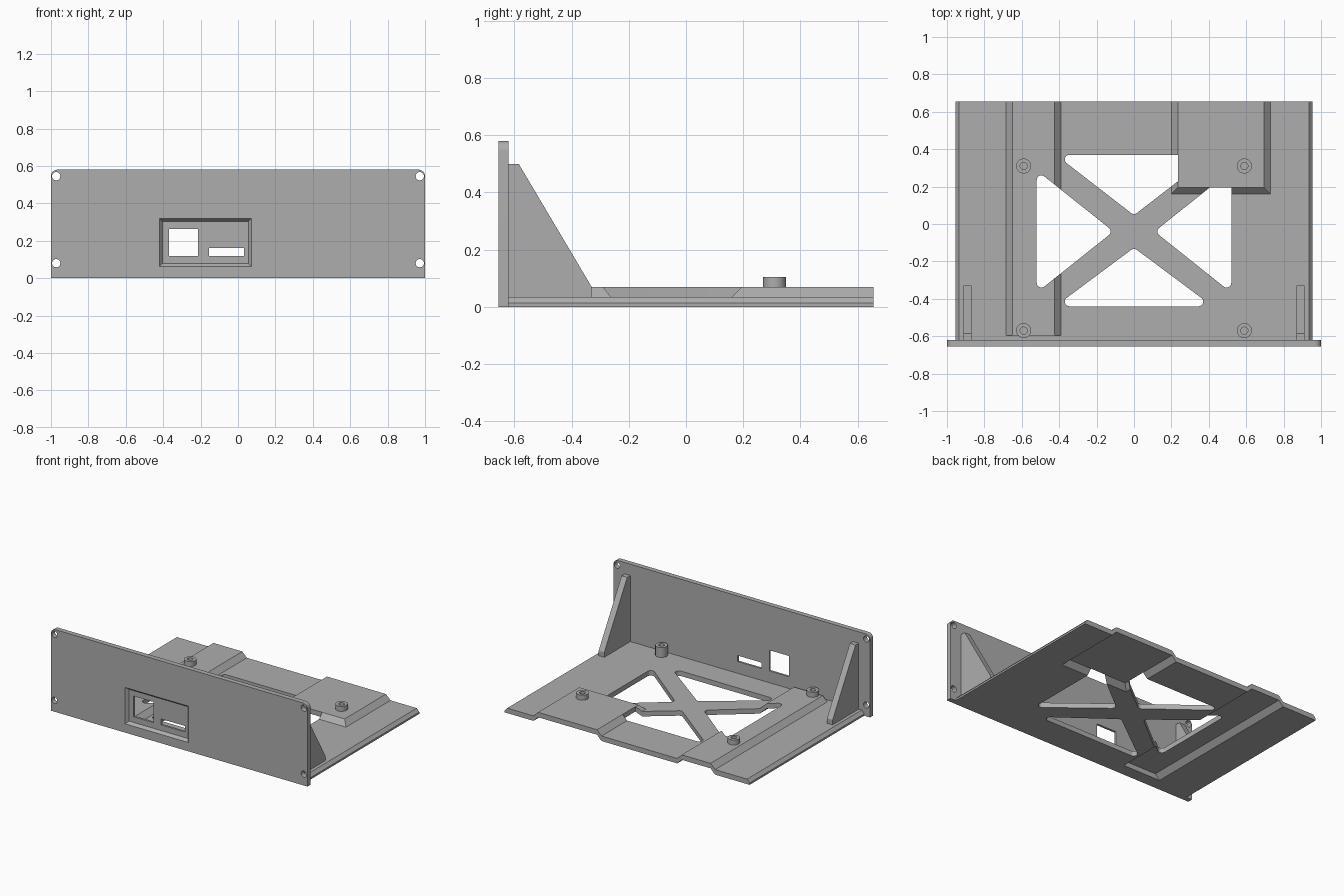
import bpy, bmesh
from math import sin, cos, tau
from mathutils import Vector

if "Cube" in bpy.data.objects:
    bpy.data.objects.remove(bpy.data.objects["Cube"])

grey = bpy.data.materials.new("plain grey")
grey.use_nodes = True
COLOUR = (0.42, 0.42, 0.42, 1)
grey.diffuse_color = COLOUR
grey.node_tree.nodes["Principled BSDF"].inputs["Base Color"].default_value = COLOUR


def hull(name, points):
    """Convex solid around the points."""
    bm = bmesh.new()
    for p in points:
        bm.verts.new(p)
    res = bmesh.ops.convex_hull(bm, input=bm.verts[:])
    loose = [v for v in bm.verts if not v.link_faces]
    bmesh.ops.delete(bm, geom=loose, context='VERTS')
    bmesh.ops.dissolve_limit(bm, angle_limit=0.01, verts=bm.verts[:], edges=bm.edges[:])
    bmesh.ops.recalc_face_normals(bm, faces=bm.faces[:])
    me = bpy.data.meshes.new(name)
    bm.to_mesh(me)
    bm.free()
    me.materials.append(grey)
    ob = bpy.data.objects.new(name, me)
    bpy.context.collection.objects.link(ob)
    return ob


def box(name, x, y, z):
    return hull(name, [(a, b, c) for a in x for b in y for c in z])


def ring(cx, cy, r, n=24):
    return [(cx + r * cos(tau * i / n), cy + r * sin(tau * i / n)) for i in range(n)]


def upright(name, outline, z):
    return hull(name, [(x, y, c) for x, y in outline for c in z])


def combine(target, others, operation):
    """Boolean the others into the target and drop them."""
    for other in others:
        mod = target.modifiers.new("bool", 'BOOLEAN')
        mod.operation, mod.solver, mod.object = operation, 'EXACT', other
        bpy.context.view_layer.objects.active = target
        bpy.ops.object.modifier_apply(modifier=mod.name)
        bpy.data.objects.remove(other)


def smooth(ob):
    bpy.ops.object.select_all(action='DESELECT')
    ob.select_set(True)
    bpy.context.view_layer.objects.active = ob
    bpy.ops.object.shade_smooth_by_angle(angle=0.5)


T = 0.035            # sheet thickness
BACK = 0.655
PANEL_Y = -0.62      # inner face of the front panel


def raised(name, x0, x1, y0, y1, z, front_slope):
    """Step with sloping sides, one sheet thickness high."""
    low = [(x, y, z) for x in (x0, x1) for y in (y0, y1)]
    high = [(x, y, z + T) for x in (x0 + T, x1 - T) for y in (y0 + front_slope, y1)]
    return hull(name, low + high)


# Base sheet with chamfered sides
base = hull("base_plate", [(s * x, y, z) for s in (-1, 1) for y in (PANEL_Y, BACK)
                           for x, z in ((0.955, 0), (0.955, 0.013), (0.935, T))])
combine(base, [raised("ridge", -0.685, -0.39, -0.595, BACK, T, 0),
               raised("bump", 0.2, 0.73, 0.16, BACK, T, T)], 'UNION')

# Four rounded triangular openings leaving a cross; the bump roof stays whole
triangles = [[(s * 0.495, 0.235), (s * 0.495, -0.315), (s * 0.15, -0.04)] for s in (-1, 1)]
triangles += [[(-0.345, y), (0.345, y), (0, tip)] for y, tip in ((0.345, 0.078), (-0.415, -0.158))]
for corners in triangles:
    outline = [p for c in corners for p in ring(*c, 0.025)]
    cutter = upright("opening", outline, (-0.1, 0.2))
    roof = box("roof_keep", (0.235, 0.695), (0.195, 0.8), (T, 0.3))
    combine(cutter, [roof], 'DIFFERENCE')
    combine(base, [cutter], 'DIFFERENCE')

# Hollow undersides of the raised parts, cut slightly deeper than the bottom face
for x0, x1, y0, slope in ((-0.685, -0.39, -0.565, 0), (0.2, 0.73, 0.16, T)):
    pocket = raised("pocket", x0, x1, y0, BACK + 0.1, 0, slope)
    skirt = box("skirt", (x0, x1), (y0, BACK + 0.1), (-0.1, 0))
    combine(pocket, [skirt], 'UNION')
    combine(base, [pocket], 'DIFFERENCE')

# Front panel with rounded top corners
W, H, R = 1.0, 0.58, 0.035
outline = [(-W, 0), (W, 0)] + [p for s in (-1, 1) for p in ring(s * (W - R), H - R, R, 32)]
panel = hull("front_panel", [(x, y, z) for x, z in outline for y in (-0.655, PANEL_Y)])
cuts = [hull("screw_hole", [(x, y, z) for x, z in ring(sx * 0.972, cz, 0.022) for y in (-0.8, -0.5)])
        for sx in (-1, 1) for cz in (0.08, 0.545)]

# Bevelled recess with a square port and a slot
rim = [(x, -0.66, z) for x in (-0.425, 0.075) for z in (0.058, 0.322)]
floor = [(x, -0.635, z) for x in (-0.405, 0.055) for z in (0.078, 0.302)]
cuts.append(hull("recess", rim + floor))
cuts.append(box("square_port", (-0.37, -0.215), (-0.8, -0.5), (0.118, 0.264)))
cuts.append(box("slot_port", (-0.155, 0.032), (-0.8, -0.5), (0.118, 0.16)))
combine(panel, cuts, 'DIFFERENCE')
smooth(panel)

# Gussets bracing the panel
side = [(PANEL_Y, T), (PANEL_Y, 0.5), (-0.585, 0.5), (-0.33, 0.07), (-0.33, T)]
for s, label in ((1, "left"), (-1, "right")):
    hull(label + "_gusset", [(s * x, y, z) for x in (0.868, 0.912) for y, z in side])

# Standoffs with blind screw holes
for x, y, foot, label in ((-0.59, 0.31, 2 * T, "rear_right"), (0.59, 0.31, 2 * T, "rear_left"),
                          (-0.59, -0.57, 2 * T, "front_right"), (0.59, -0.57, T, "front_left")):
    post = upright(label + "_standoff", ring(x, y, 0.04, 32), (foot - 0.01, 0.105))
    bore = upright("bore", ring(x, y, 0.019), (foot, 0.2))
    combine(post, [bore], 'DIFFERENCE')
    smooth(post)

smooth(base)
